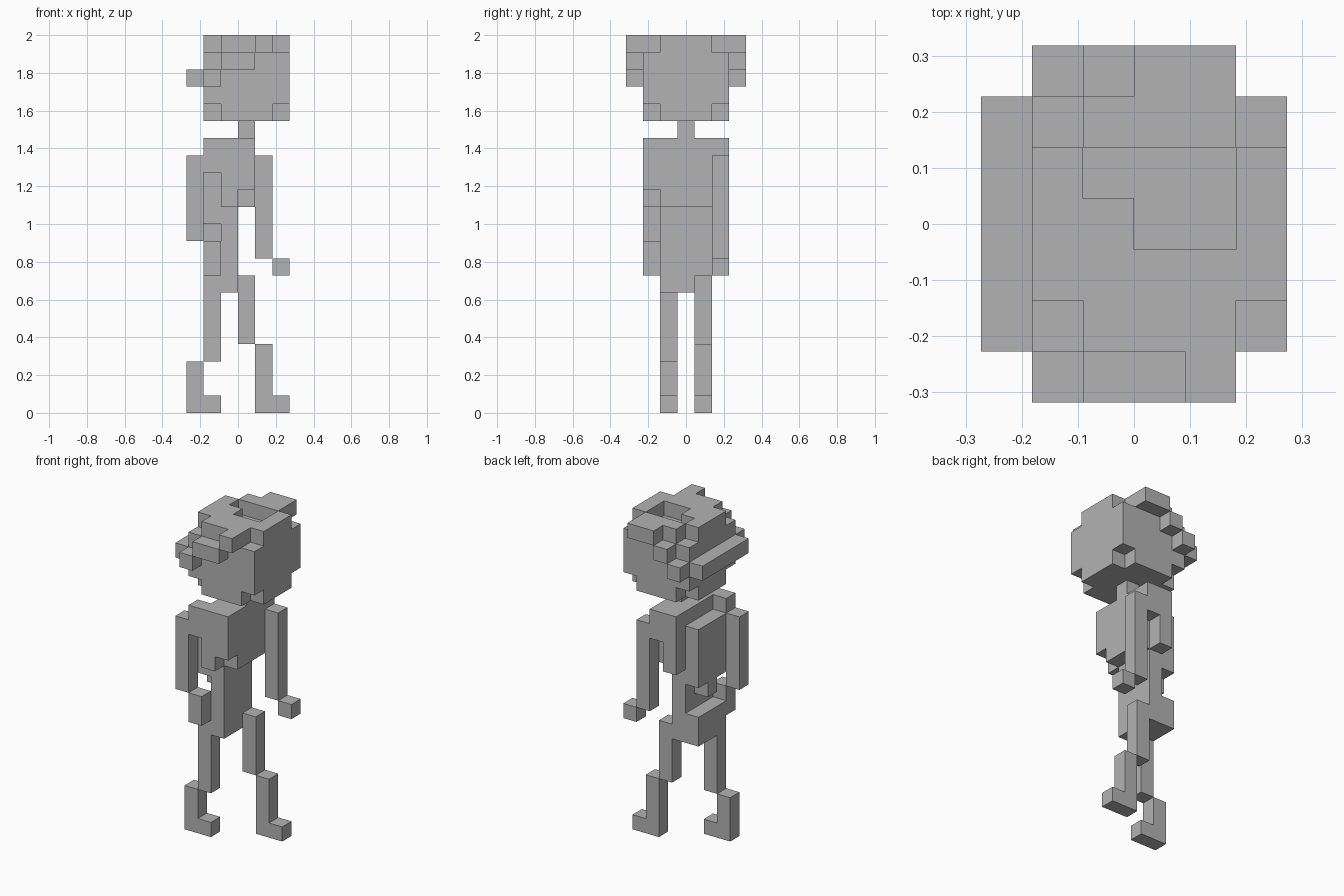
import bpy
import bmesh
from itertools import product
from mathutils import Vector

UNIT = 2 / 22                      # edge length of one cube
CENTRE = Vector((3, 3.5, 0))       # grid point that sits on the origin

if "Cube" in bpy.data.objects:
    bpy.data.objects.remove(bpy.data.objects["Cube"])

grey = bpy.data.materials.new("plain_grey")
grey.use_nodes = True
colour = (0.45, 0.45, 0.45, 1)
grey.diffuse_color = colour
grey.node_tree.nodes["Principled BSDF"].inputs["Base Color"].default_value = colour

parts = {}


def cells(*boxes):
    """All grid cells in boxes given as inclusive x, y and z spans."""
    found = set()
    for box in boxes:
        spans = [(s, s) if isinstance(s, int) else s for s in box]
        found |= set(product(*[range(a, b + 1) for a, b in spans]))
    return found


def part(name, *boxes, cut=()):
    parts[name] = cells(*boxes) - cells(*cut)


# Legs in mid stride
part("right_upper_leg", (1, 2, (3, 6)))
part("right_lower_leg", (0, 2, (0, 2)))
part("right_foot", (1, 2, 0))
part("left_upper_leg", (3, 4, (4, 7)))
part("left_lower_leg", (4, 4, (0, 3)))
part("left_foot", (5, 4, 0))

# Hips, waist and chest
part("hips", ((1, 2), (2, 4), (7, 8)))
part("waist", (2, (2, 4), (9, 11)))
part("chest", ((2, 3), (1, 5), (12, 15)), cut=[(3, 1, 12), (3, 5, (12, 13))])
part("back", (1, (2, 4), (11, 14)), (1, 3, 10))
part("neck", (3, 3, 16))

# Arms swinging opposite ways
part("right_shoulder", (1, 1, (14, 15)))
part("right_arm", (0, 1, (10, 14)))
part("right_hand", (1, 1, (8, 9)))
part("left_arm", (4, 5, (9, 14)))
part("left_hand", (5, 5, 8))

# Head with its lower corners cut away
part("head", ((1, 5), (1, 5), (17, 20)),
     cut=[(x, y, 17) for x in (1, 5) for y in (1, 5)])

# Raised crown with an open patch
part("crown", ((2, 4), (1, 5), 21), ((1, 5), (2, 4), 21),
     cut=[((2, 4), 4, 21), ((3, 4), 3, 21)])

# Band stepping down both sides to the back of the head
part("band_back", (0, (1, 5), 19))
part("band_right", (1, 0, 19), ((2, 3), 0, 20), (4, 0, 21))
part("band_left", (1, 6, 19), (2, 6, 20), ((3, 4), 6, 21))

solid = set().union(*parts.values())


def build(name, filled):
    """Skin the outer faces of a part and merge the flat areas."""
    bm = bmesh.new()
    for cell in filled:
        base = Vector(cell)
        for axis, side in product(range(3), (0, 1)):
            step = Vector((0, 0, 0))
            step[axis] = 1 if side else -1
            if tuple(int(c) for c in base + step) in solid:
                continue
            u, v = Vector((0, 0, 0)), Vector((0, 0, 0))
            u[(axis + 1) % 3] = v[(axis + 2) % 3] = 1
            start = base.copy()
            start[axis] += side
            loop = [start, start + u, start + u + v, start + v]
            if not side:
                loop.reverse()
            bm.faces.new([bm.verts.new((p - CENTRE) * UNIT) for p in loop])
    bmesh.ops.remove_doubles(bm, verts=bm.verts, dist=UNIT / 100)
    bmesh.ops.dissolve_limit(bm, angle_limit=0.01, verts=bm.verts, edges=bm.edges)
    mesh = bpy.data.meshes.new(name)
    bm.to_mesh(mesh)
    bm.free()
    mesh.materials.append(grey)
    bpy.context.collection.objects.link(bpy.data.objects.new(name, mesh))


for name, filled in parts.items():
    build(name, filled)
